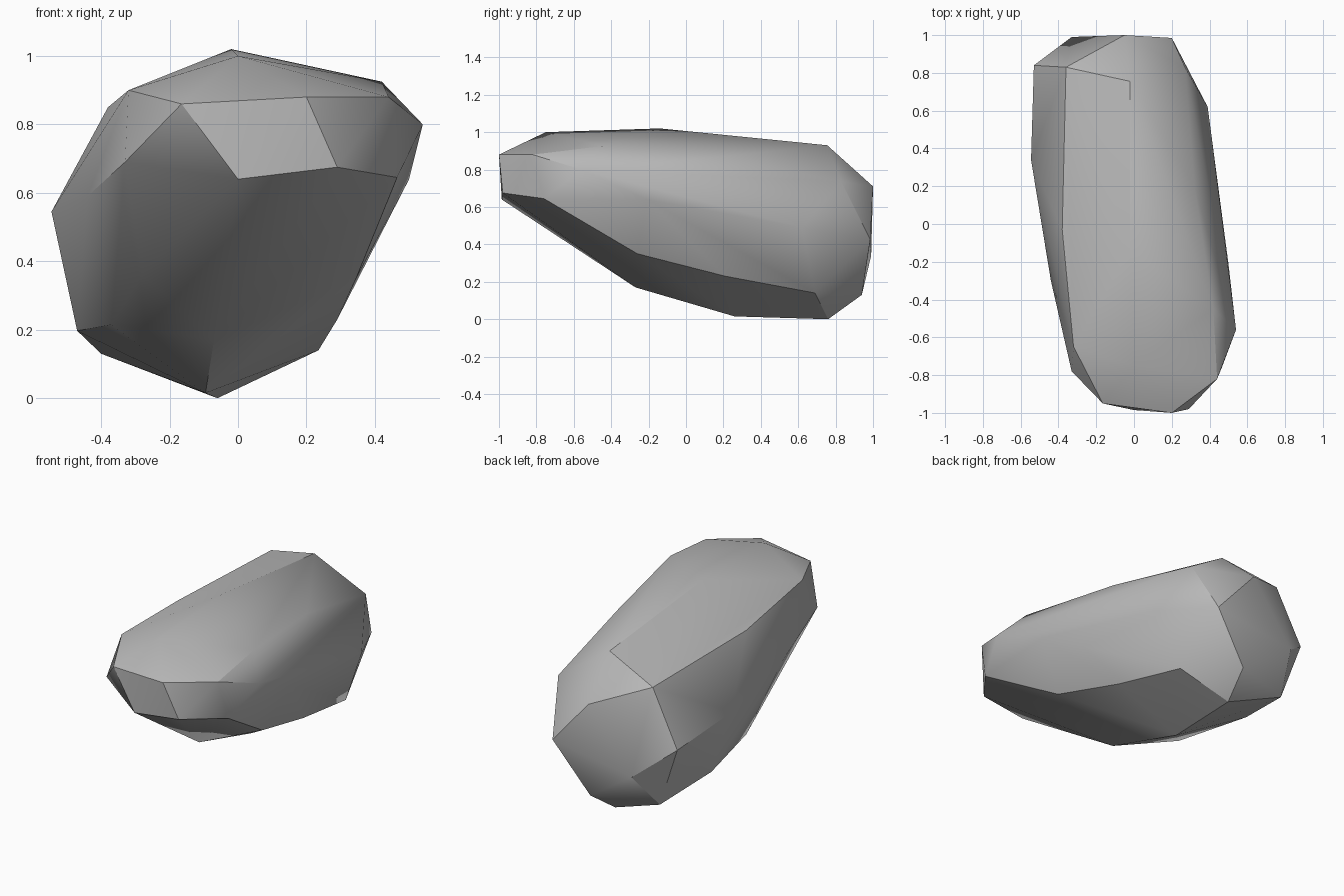
import bpy
import bmesh
import math
from mathutils import Vector

default_cube = bpy.data.objects.get("Cube")
if default_cube:
    bpy.data.objects.remove(default_cube, do_unlink=True)

# Ridge lines of the boulder, each running from the front to the back
RIDGES = {
    "crown": [(0, -.75, 1), (-.02, -.14, 1.02), (-.02, .755, .93), (-.05, 1, .71)],
    "left_shoulder": [(.2, -1, .88), (.44, -.82, .88), (.42, -.45, .925),
                      (.32, .2, .87), (.27, .83, .735)],
    "left_flank": [(.29, -.98, .675), (.54, -.56, .8), (.5, -.21, .64),
                   (.39, .62, .49), (.2, .985, .425)],
    "left_base": [(.465, -.76, .645), (.345, -.26, .35), (.29, .21, .23),
                  (.235, .69, .14)],
    "keel": [(0, -.985, .64), (-.07, -.27, .17), (-.095, .26, .015),
             (-.06, .76, 0), (-.02, .94, .13)],
    "right_base": [(-.28, -.43, .36), (-.37, -.045, .215), (-.47, .43, .197),
                   (-.4, .82, .13)],
    "right_flank": [(-.33, -.78, .69), (-.44, -.3, .59), (-.545, .34, .545),
                    (-.53, .84, .5), (-.33, .99, .34)],
    "right_shoulder": [(-.165, -.95, .86), (-.32, -.65, .9), (-.38, -.03, .85),
                       (-.36, .83, .83)],
}


def axis_point(p):
    """Centre of the boulder's sloping long axis beside a point."""
    return Vector((0, p.y * .9, .58 - .2 * p.y))


def wrap_skin(points):
    """Wrap the points in a skin, keeping slightly dented ones as corners."""
    bulged = [p.copy() for p in points]
    for attempt in range(30):
        bm = bmesh.new()
        verts = [bm.verts.new(p) for p in bulged]
        bmesh.ops.convex_hull(bm, input=verts, use_existing_faces=False)
        buried = [i for i, v in enumerate(verts) if not v.link_faces]
        if not buried:
            break
        if attempt < 29:
            for i in buried:
                centre = axis_point(bulged[i])
                bulged[i] = centre + (bulged[i] - centre) * 1.02
            bm.free()
    # Settle every corner back to its true place
    for vert, point in zip(verts, points):
        vert.co = point
    loose = [v for v in bm.verts if not v.link_faces]
    bmesh.ops.delete(bm, geom=loose, context="VERTS")
    bmesh.ops.recalc_face_normals(bm, faces=bm.faces[:])
    return bm


# Stone colour
stone = bpy.data.materials.new("stone grey")
stone.use_nodes = True
grey = (.48, .48, .48, 1)
stone.diffuse_color = grey
shader = next(n for n in stone.node_tree.nodes if n.type == "BSDF_PRINCIPLED")
shader.inputs["Base Color"].default_value = grey

# Boulder
corners = [Vector(p) for ridge in RIDGES.values() for p in ridge]
skin = wrap_skin(corners)
mesh = bpy.data.meshes.new("boulder")
skin.to_mesh(mesh)
skin.free()
mesh.materials.append(stone)
boulder = bpy.data.objects.new("boulder", mesh)
bpy.context.collection.objects.link(boulder)

# Soft facets with crisp ridges
bpy.ops.object.select_all(action="DESELECT")
boulder.select_set(True)
bpy.context.view_layer.objects.active = boulder
bpy.ops.object.shade_smooth_by_angle(angle=math.radians(30))
